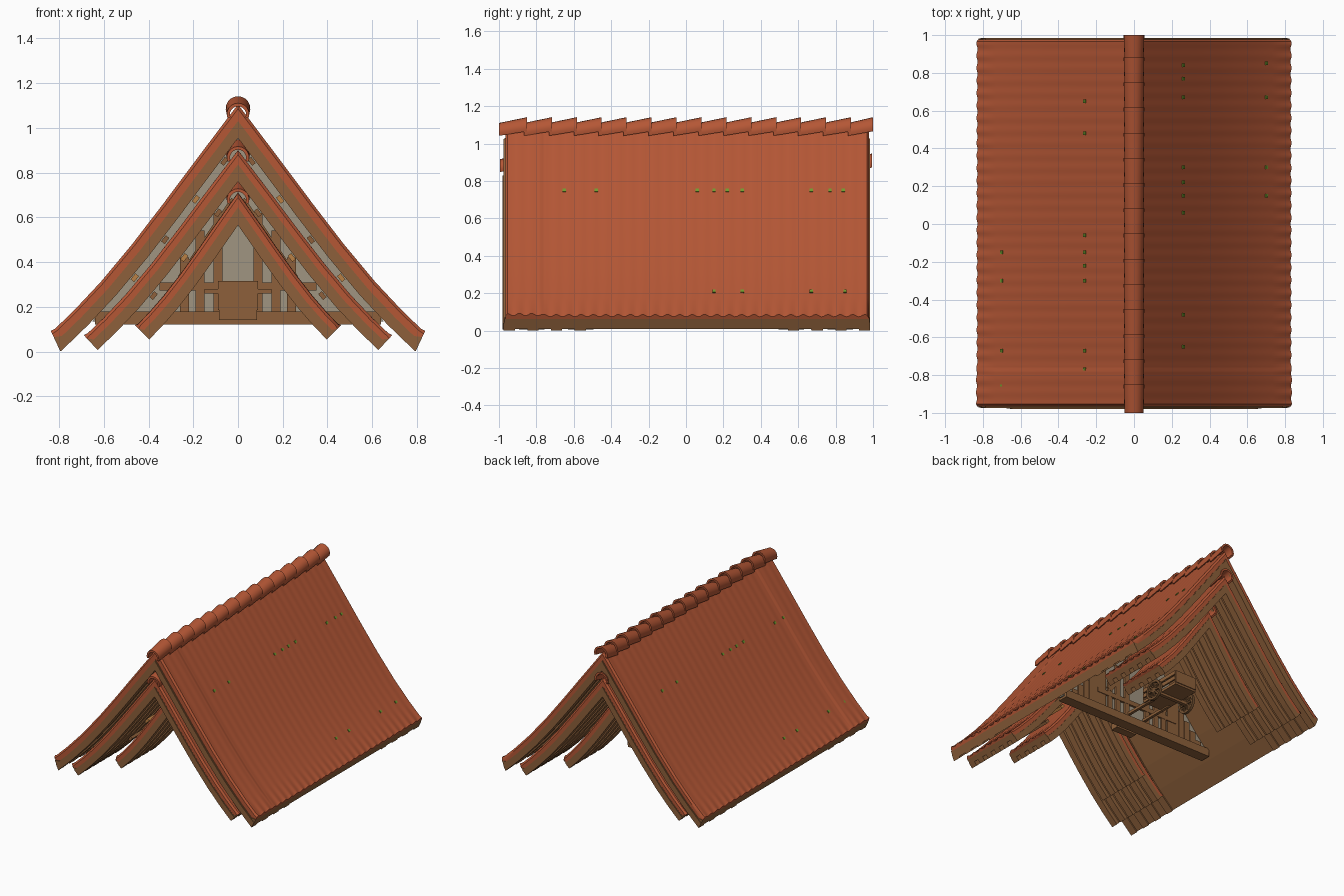
import bpy, bmesh, math
from mathutils import Vector, Matrix

if "Cube" in bpy.data.objects:
    bpy.data.objects.remove(bpy.data.objects["Cube"])

def material(name, c):
    m = bpy.data.materials.new(name)
    m.diffuse_color = (*c, 1)
    m.use_nodes = True
    m.node_tree.nodes["Principled BSDF"].inputs["Base Color"].default_value = m.diffuse_color
    return m

TILE = material("terracotta", (0.46, 0.095, 0.036))
WOOD = material("brown wood", (0.27, 0.118, 0.043))
DARK = material("dark wood", (0.17, 0.08, 0.03))
LIGHT = material("light wood", (0.50, 0.22, 0.06))
PLASTER = material("grey plaster", (0.35, 0.30, 0.22))
MOSS = material("moss green", (0.17, 0.33, 0.03))

def finish(name, bm, mat, smooth=False):
    bmesh.ops.recalc_face_normals(bm, faces=bm.faces[:])
    me = bpy.data.meshes.new(name)
    bm.to_mesh(me)
    bm.free()
    me.materials.append(mat)
    ob = bpy.data.objects.new(name, me)
    bpy.context.collection.objects.link(ob)
    if smooth:
        bpy.ops.object.select_all(action='DESELECT')
        ob.select_set(True)
        bpy.context.view_layer.objects.active = ob
        bpy.ops.object.shade_smooth_by_angle(angle=math.radians(35))
    return ob

def box(bm, c, s, rot=0.0):
    # box at centre c with size s, turned about the y axis
    m = Matrix.Translation(c) @ Matrix.Rotation(rot, 4, 'Y') @ Matrix.Diagonal((*s, 1))
    bmesh.ops.create_cube(bm, size=1, matrix=m)

# Flared roof slope, ridge to eave
BASE = [(0, 1.095), (.2, .83), (.33, .656), (.47, .474), (.61, .306), (.73, .178), (.815, .096), (.832, .08)]

def layer(sx, sz, eave):
    return [(x * sx, eave + (z - .08) * sz) for x, z in BASE]

OUTER = layer(1, 1, .082)
MIDDLE = layer(.825, .82, .07)
INNER = layer(.55, .59, .115)

def offset(pts, t, wave=0.0):
    # slope moved inward by t, mitred at the ridge; wave shifts only the eave edge
    out = []
    for i, p in enumerate(pts):
        a, b = pts[max(i - 1, 0)], pts[min(i + 1, len(pts) - 1)]
        dx, dz = b[0] - a[0], b[1] - a[1]
        l = math.hypot(dx, dz)
        if i == 0:
            out.append((0, p[1] - t * l / dx))
            continue
        last = i == len(pts) - 1
        k = t + (wave if last else 0)
        e = .33 * k if last and pts is OUTER else 0
        out.append((max(0, p[0] + dz / l * k + dx / l * e), p[1] - dx / l * k + dz / l * e))
    return out

def ribbon(bm, pts, ys, top, bot, wave=lambda y: 0, bot_wave=0):
    # closed slab following the slope, on both sides of the ridge
    for s in (1, -1):
        rings = []
        for y in ys:
            loop = offset(pts, top(y), wave(y)) + offset(pts, bot, bot_wave)[::-1]
            rings.append([bm.verts.new((s * x, y, z)) for x, z in loop])
        n = len(rings[0])
        for a, b in zip(rings, rings[1:]):
            for i in range(n):
                j = (i + 1) % n
                bm.faces.new((a[i], a[j], b[j], b[i]))
        h = n // 2
        for r in (rings[0], rings[-1]):
            for i in range(h - 1):
                bm.faces.new((r[i], r[i + 1], r[n - 2 - i], r[n - 1 - i]))

def surface(pts, z):
    # point and slope angle at height z
    for a, b in zip(pts, pts[1:]):
        if b[1] <= z <= a[1]:
            f = (a[1] - z) / (a[1] - b[1])
            return a[0] + f * (b[0] - a[0]), math.atan2(a[1] - b[1], b[0] - a[0])

def tiles(name, pts, y0, y1, step=None):
    # tile sheet with faint rolls and a thin scalloped eave
    def top(y):
        t = .002 + .0008 * math.cos(2 * math.pi * y / .066)
        if min(y - y0, y1 - y) < .005:
            t += .012
        if step is not None and y < step:
            t -= .006
        return t
    n = int((y1 - y0) / .011)
    ys = [y0 + (y1 - y0) * i / n for i in range(n + 1)]
    bm = bmesh.new()
    ribbon(bm, pts, ys, top, .042, lambda y: .006 * math.cos(2 * math.pi * y / .066), -.022)
    finish(name, bm, TILE, True)

def timber(name, pts, y0, y1, deck, gap, w, clear=0):
    # boarding with rafters below it; none where |y| < clear
    bm = bmesh.new()
    ribbon(bm, pts, [y0 + .004, y1 - .004], lambda y: .04, deck, lambda y: -.022)
    n = max(2, round((y1 - y0) / gap))
    for i in range(n + 1):
        y = y0 + w / 2 + (y1 - y0 - w) * i / n
        if abs(y) > clear:
            ribbon(bm, pts, [y - w / 2, y + w / 2], lambda y: .0435, .086)
    finish(name, bm, WOOD)

def ridge(name, apex, y0, y1, n):
    # overlapping tilted half-round caps
    bm = bmesh.new()
    step = (y1 - y0) / n
    for k in range(n):
        a = y0 + k * step
        b = min(a + step * 1.12, y1)
        rings = []
        for y, dz, r0 in ((a, -.024, .05), (b, .002, .055)):
            for r in (r0, r0 - .014):
                rings.append([bm.verts.new((r * math.cos(t), y, apex + dz + r * math.sin(t)))
                              for t in [math.pi * (-.12 + 1.24 * i / 12) for i in range(13)]])
        o1, i1, o2, i2 = rings
        for p, q in ((o1, o2), (i1, i2), (o1, i1), (o2, i2)):
            for i in range(12):
                bm.faces.new((p[i], p[i + 1], q[i + 1], q[i]))
        for e in (0, 12):
            bm.faces.new((o1[e], o2[e], i2[e], i1[e]))
    finish(name, bm, TILE, True)

# Main roof, then the nested overhanging roofs at both ends
tiles("main_roof_tiles", OUTER, -.965, .978, -.775)
timber("main_roof_rafters", OUTER, -.975, .985, .076, .13, .06, .5)
ridge("main_ridge_tiles", 1.084, -1, 1, 15)
for end, s in (("front", -1), ("back", 1)):
    for nm, pts, a, b in (("middle", MIDDLE, .5, .975), ("inner", INNER, .42, .8)):
        y0, y1 = sorted((s * a, s * b))
        tiles(f"{end}_{nm}_roof_tiles", pts, y0, y1)
        timber(f"{end}_{nm}_roof_rafters", pts, y0 - .005, y1 + .005, .055, .1, .05)
        ridge(f"{end}_{nm}_ridge_tiles", pts[0][1] - .012, y0 - .02, y1 + .02, 4)

# Short purlin ends in front of the gable
for nm, mat, rows in (("brown", WOOD, ((OUTER, (.85, .5)), (MIDDLE, (.62, .25)))),
                      ("light", LIGHT, ((OUTER, (.68, .33)), (MIDDLE, (.42,))))):
    bm = bmesh.new()
    for pts, zs in rows:
        y = -.15 if pts is OUTER else -.6
        for z in zs:
            x, a = surface(offset(pts, .1), z)
            for s in (1, -1):
                box(bm, (s * x, y, z), (.034, .25, .02), s * a)
    finish(nm + "_purlins", bm, mat)

# Plaster gable wall across the middle
inner = [p for p in offset(OUTER, .06) if p[1] > .15] + [(.65, .135)]
outline = inner + [(-x, z) for x, z in inner[:0:-1]]
bm = bmesh.new()
f = bm.faces.new([bm.verts.new((x, -.02, z)) for x, z in outline])
g = bmesh.ops.extrude_face_region(bm, geom=[f])
bmesh.ops.translate(bm, vec=(0, .04, 0), verts=[v for v in g["geom"] if isinstance(v, bmesh.types.BMVert)])
finish("gable_wall", bm, PLASTER)

# Timber frame on both faces of the gable, with boarding behind its lower corners
bm = bmesh.new()
box(bm, (0, 0, .15), (1.28, .08, .06))
box(bm, (0, 0, .29), (.7, .07, .035))
for s in (1, -1):
    for x, h in ((.09, .5), (.17, .42), (.24, .3)):
        box(bm, (s * x, 0, .12 + h / 2), (.04, .066, h))
    box(bm, (s * .13, 0, .5), (.045, .07, .42), -s * .6)
    for k in range(6):
        x = .3 + k * .05
        h = .36 - k * .057
        box(bm, (s * x, .024, .14 + h / 2), (.048, .012, h))
finish("gable_timber_frame", bm, WOOD)

# Wooden hatch in front of the gable
bm = bmesh.new()
box(bm, (0, -.12, .25), (.18, .03, .13))
box(bm, (0, -.11, .17), (.17, .06, .06))
box(bm, (0, -.13, .27), (.3, .02, .02))
finish("front_hatch", bm, WOOD)

# Small cart behind the gable: tray, shafts and axle
bm = bmesh.new()
box(bm, (0, .38, .21), (.18, .34, .02))
for s in (1, -1):
    for z in (.25, .29):
        box(bm, (s * .09, .38, z), (.012, .34, .028))
    box(bm, (s * .07, .14, .2), (.02, .3, .02))
for y in (.21, .55):
    box(bm, (0, y, .26), (.18, .012, .09))
box(bm, (0, .39, .195), (.3, .025, .025))
finish("cart_body", bm, WOOD)

# Spoked cart wheels
bm = bmesh.new()
for x in (-.145, .145):
    c = Vector((x, .39, .2))
    rings = [[bm.verts.new(c + Vector((dx, r * math.cos(t), r * math.sin(t))))
              for t in [2 * math.pi * i / 20 for i in range(20)]]
             for dx, r in ((-.01, .075), (.01, .075), (.01, .058), (-.01, .058))]
    for k in range(4):
        p, q = rings[k], rings[(k + 1) % 4]
        for i in range(20):
            j = (i + 1) % 20
            bm.faces.new((p[i], p[j], q[j], q[i]))
    for k in range(4):
        m = Matrix.Translation(c) @ Matrix.Rotation(k * math.pi / 4, 4, 'X') @ Matrix.Diagonal((.012, .012, .125, 1))
        bmesh.ops.create_cube(bm, size=1, matrix=m)
finish("cart_wheels", bm, DARK)

# Specks of moss on the tiles
bm = bmesh.new()
for z, ys in ((.75, (-.65, -.48, .06, .15, .22, .3, .67, .77, .84)), (.21, (.15, .3, .67, .85))):
    x, a = surface(OUTER, z)
    for y in ys:
        for s in (1, -1):
            box(bm, (s * x, s * y, z), (.018, .018, .007), s * a)
finish("moss", bm, MOSS)
